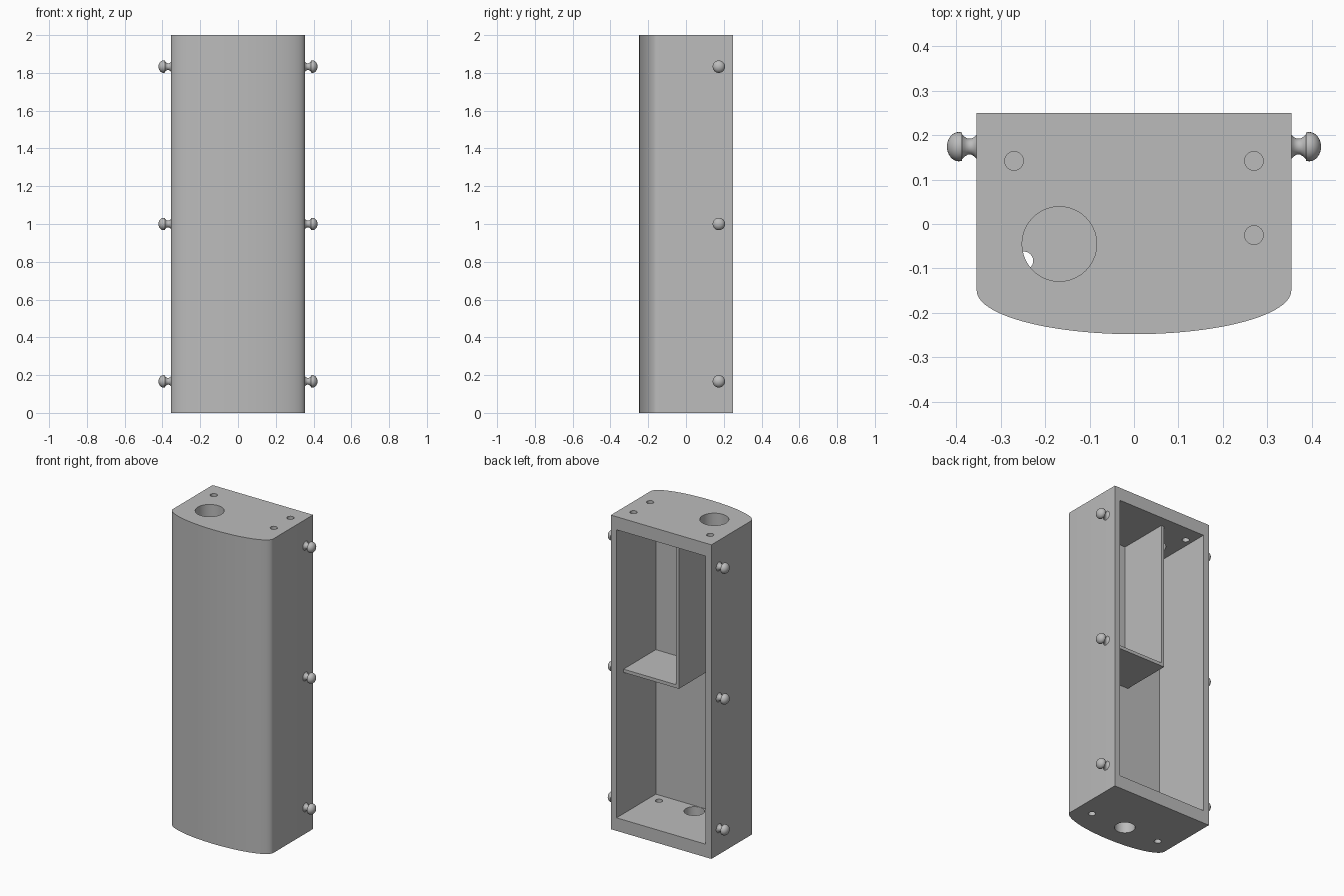
import bpy, bmesh, math
from mathutils import Matrix, Vector

if "Cube" in bpy.data.objects:
    bpy.data.objects.remove(bpy.data.objects["Cube"], do_unlink=True)

grey = bpy.data.materials.new("plain grey")
grey.use_nodes = True
grey.diffuse_color = (0.5, 0.5, 0.5, 1)
grey.node_tree.nodes["Principled BSDF"].inputs["Base Color"].default_value = (0.5, 0.5, 0.5, 1)

HALF_W, BACK, BULGE_Y, BULGE = 0.354, 0.25, -0.15, 0.098
HEIGHT, END, SIDE, FRONT_IN = 2.0, 0.083, 0.04, -0.145
INNER = HALF_W - SIDE


def make(name, bm):
    bmesh.ops.recalc_face_normals(bm, faces=bm.faces)
    mesh = bpy.data.meshes.new(name)
    bm.to_mesh(mesh)
    bm.free()
    mesh.materials.append(grey)
    obj = bpy.data.objects.new(name, mesh)
    bpy.context.collection.objects.link(obj)
    return obj


def activate(obj):
    bpy.ops.object.select_all(action='DESELECT')
    obj.select_set(True)
    bpy.context.view_layer.objects.active = obj


def smooth(obj):
    activate(obj)
    bpy.ops.object.shade_smooth_by_angle(angle=math.radians(30))


def box(name, low, high):
    low, high = Vector(low), Vector(high)
    bm = bmesh.new()
    bmesh.ops.create_cube(bm, size=1, matrix=Matrix.Translation((low + high) / 2)
                          @ Matrix.Diagonal((*(high - low), 1)))
    return make(name, bm)


def drill(x, y, z, radius):
    bm = bmesh.new()
    bmesh.ops.create_cone(bm, cap_ends=True, segments=40, radius1=radius, radius2=radius,
                          depth=END * 2, matrix=Matrix.Translation((x, y, z)))
    return make("hole_cutter", bm)


def cut(obj, cutter):
    cutter.hide_render = True
    mod = obj.modifiers.new("cut", 'BOOLEAN')
    mod.operation, mod.solver, mod.object = 'DIFFERENCE', 'EXACT', cutter
    activate(obj)
    bpy.ops.object.modifier_apply(modifier=mod.name)
    bpy.data.objects.remove(cutter, do_unlink=True)


# Housing: straight sides and back, half-elliptical front
STEPS = 48
outline = [(HALF_W, BACK), (-HALF_W, BACK)]
for i in range(STEPS + 1):
    t = math.pi * i / STEPS
    outline.append((-HALF_W * math.cos(t), BULGE_Y - BULGE * math.sin(t)))
bm = bmesh.new()
base = bm.faces.new([bm.verts.new((x, y, 0)) for x, y in outline])
top = bmesh.ops.extrude_face_region(bm, geom=[base])["geom"]
bmesh.ops.translate(bm, vec=(0, 0, HEIGHT),
                    verts=[v for v in top if isinstance(v, bmesh.types.BMVert)])
housing = make("housing", bm)

# Open back cavity
cut(housing, box("cavity_cutter", (-INNER, FRONT_IN, END),
                 (INNER, BACK + 0.1, HEIGHT - END)))

# Holes through the top and bottom ends
for x, y, r in ((-0.168, -0.045, 0.084), (-0.27, 0.142, 0.021),
                (0.27, 0.142, 0.021), (0.27, -0.025, 0.021)):
    cut(housing, drill(x, y, HEIGHT - END / 2, r))
for x, r in ((0, 0.06), (-0.248, 0.021), (0.248, 0.021)):
    cut(housing, drill(x, -0.083, END / 2, r))
smooth(housing)

# Upper compartment: shelf and upright divider
EDGE, SHELF_Z, PLATE, DIVIDER_X = 0.18, 0.982, 0.021, -0.076
box("shelf", (DIVIDER_X, FRONT_IN - 0.005, SHELF_Z), (INNER + 0.005, EDGE, SHELF_Z + PLATE))
box("divider", (DIVIDER_X, FRONT_IN - 0.005, SHELF_Z + PLATE),
    (DIVIDER_X + PLATE, EDGE, HEIGHT - END + 0.005))

# Side knobs: turned profile of (distance from wall, radius)
profile = [(-0.005, 0.028), (0, 0.028), (0.005, 0.022), (0.012, 0.018), (0.02, 0.018),
           (0.027, 0.022), (0.033, 0.028), (0.033, 0.032), (0.04, 0.033)]
for i in range(1, 9):
    t = math.pi / 2 * i / 8
    profile.append((0.04 + 0.027 * math.sin(t), 0.033 * math.cos(t)))
for side, label in ((1, "left"), (-1, "right")):
    for z, level in ((0.167, "lower"), (1.0, "middle"), (1.833, "upper")):
        bm = bmesh.new()
        verts = [bm.verts.new((side * (HALF_W + d), 0.174, z + r)) for d, r in profile]
        edges = [bm.edges.new(pair) for pair in zip(verts, verts[1:])]
        bmesh.ops.spin(bm, geom=verts + edges, cent=(0, 0.174, z), axis=(1, 0, 0),
                       angle=math.tau, steps=28)
        bmesh.ops.remove_doubles(bm, verts=bm.verts, dist=0.0001)
        smooth(make(f"{label}_{level}_knob", bm))
